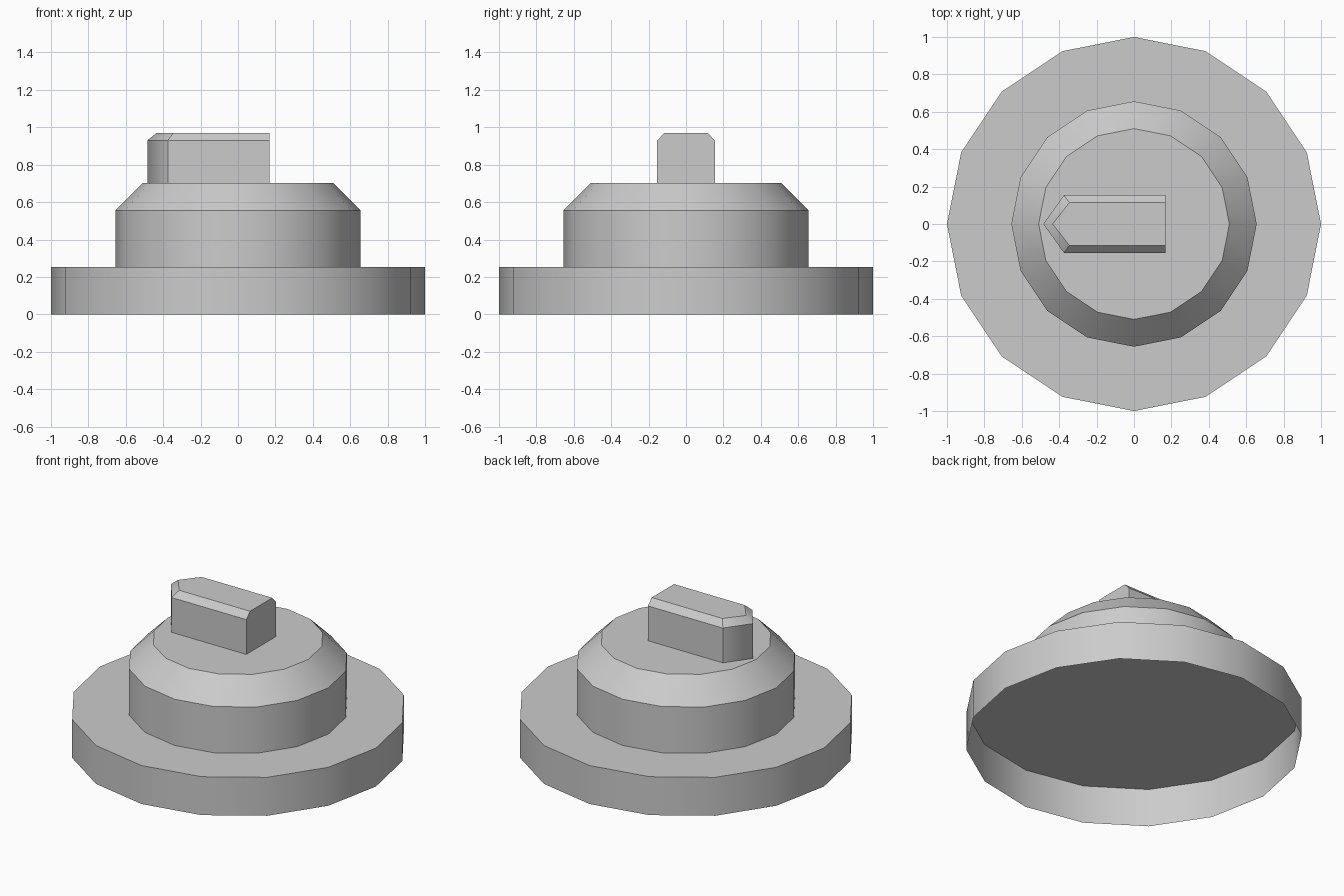
import bpy, bmesh, math

if "Cube" in bpy.data.objects:
    bpy.data.objects.remove(bpy.data.objects["Cube"])


def loft(name, rings, sharp=30, keep_smooth=lambda e: False):
    """Skin stacked rings of points, cap the top only, keep creased edges sharp."""
    bm = bmesh.new()
    loops = [[bm.verts.new(p) for p in ring] for ring in rings]
    n = len(loops[0])
    for a, b in zip(loops, loops[1:]):
        for i in range(n):
            j = (i + 1) % n
            bm.faces.new((a[i], a[j], b[j], b[i]))
    bm.faces.new(loops[-1])
    bm.normal_update()
    for f in bm.faces:
        f.smooth = True
    for e in bm.edges:
        e.smooth = e.calc_face_angle(0) < math.radians(sharp) or keep_smooth(e)
    mesh = bpy.data.meshes.new(name)
    bm.to_mesh(mesh)
    bm.free()
    obj = bpy.data.objects.new(name, mesh)
    bpy.context.collection.objects.link(obj)
    return obj


def circle(r, z, sides=16):
    return [(r * math.cos(math.tau * i / sides), r * math.sin(math.tau * i / sides), z)
            for i in range(sides)]


def arrow(tip, shoulder, half, z, end=0.168):
    return [(tip, 0, z), (shoulder, -half, z), (end, -half, z),
            (end, half, z), (shoulder, half, z)]


# Wide base disc, hollow and open underneath
loft("base_disc", [circle(1.0, 0), circle(1.0, 0.252)])

# Knob body with bevelled shoulder
loft("knob_body", [circle(0.656, 0.252), circle(0.656, 0.555), circle(0.51, 0.702)])

# Pointed grip, bevelled along the top except at its flat end; soft nose edge
loft("pointer_grip",
     [arrow(-0.485, -0.375, 0.154, 0.702),
      arrow(-0.485, -0.375, 0.154, 0.93),
      arrow(-0.435, -0.345, 0.115, 0.97)],
     keep_smooth=lambda e: all(abs(v.co.y) < 1e-5 for v in e.verts))
